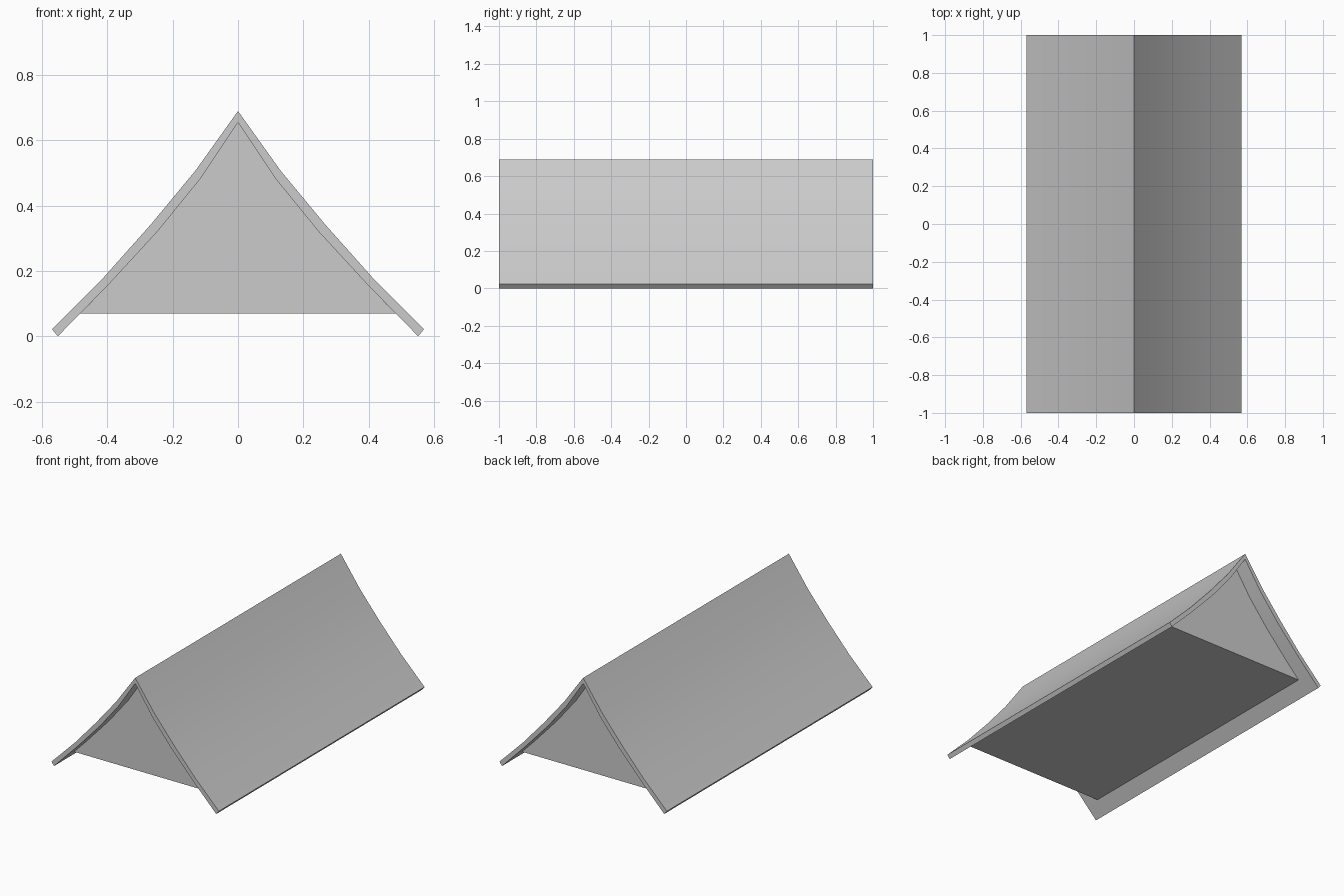
import bpy
import bmesh

cube = bpy.data.objects.get("Cube")
if cube:
    bpy.data.objects.remove(cube, do_unlink=True)

grey = bpy.data.materials.new("plain_grey")
grey.use_nodes = True
colour = (0.6, 0.6, 0.6, 1)
grey.diffuse_color = colour
grey.node_tree.nodes["Principled BSDF"].inputs["Base Color"].default_value = colour


def extrude_profile(name, profile, half_length):
    """Extrude a closed (x, z) outline along y."""
    bm = bmesh.new()
    face = bm.faces.new([bm.verts.new((x, -half_length, z)) for x, z in profile])
    result = bmesh.ops.extrude_face_region(bm, geom=[face])
    verts = [v for v in result["geom"] if isinstance(v, bmesh.types.BMVert)]
    bmesh.ops.translate(bm, vec=(0, 2 * half_length, 0), verts=verts)
    bmesh.ops.recalc_face_normals(bm, faces=bm.faces)
    mesh = bpy.data.meshes.new(name)
    bm.to_mesh(mesh)
    bm.free()
    mesh.materials.append(grey)
    obj = bpy.data.objects.new(name, mesh)
    bpy.context.collection.objects.link(obj)
    bpy.ops.object.select_all(action="DESELECT")
    obj.select_set(True)
    bpy.context.view_layer.objects.active = obj
    bpy.ops.object.shade_smooth_by_angle(angle=0.5)
    return obj


# Curved roof slope, from ridge to eave
outer = [(0, 0.69), (0.13, 0.508), (0.265, 0.345), (0.41, 0.182), (0.57, 0.022)]
inner = [(0, 0.655), (0.115, 0.483), (0.245, 0.323), (0.395, 0.16), (0.552, 0)]

# Two roof slopes meeting at the ridge
for side, name in ((1, "roof_left"), (-1, "roof_right")):
    extrude_profile(name, [(side * x, z) for x, z in outer + inner[::-1]], 1)

# Recessed gable body filling the space under the roof
floor_z = 0.07
half = inner[:4] + [(0.483, floor_z)]
body = half + [(-x, z) for x, z in half[:0:-1]]
extrude_profile("gable_body", body, 0.905)
